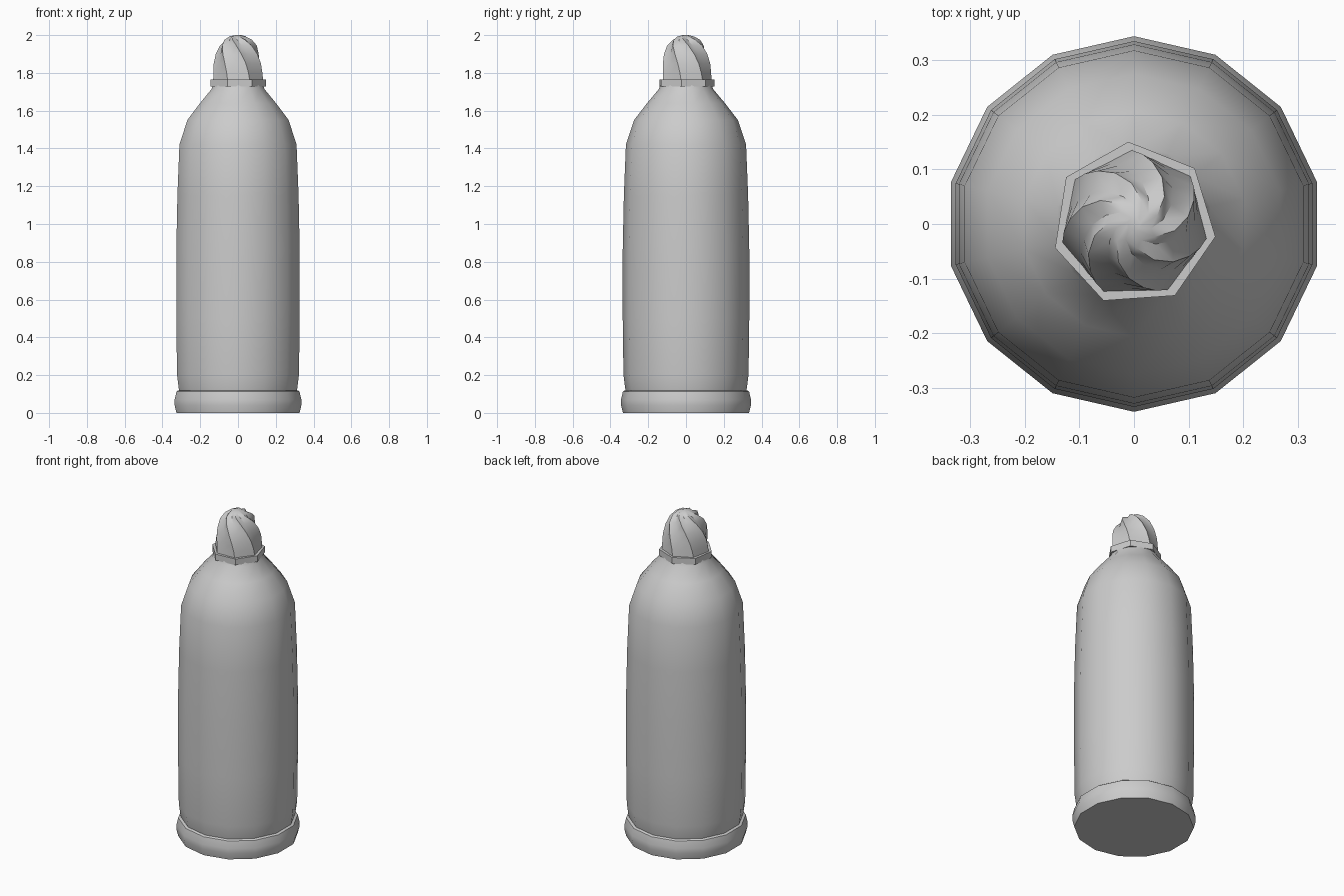
import bpy, bmesh, math

cube = bpy.data.objects.get("Cube")
if cube:
    bpy.data.objects.remove(cube, do_unlink=True)

GREY = (0.6, 0.6, 0.6, 1)
mat = bpy.data.materials.new("light grey")
mat.use_nodes = True
mat.diffuse_color = GREY
mat.node_tree.nodes["Principled BSDF"].inputs["Base Color"].default_value = GREY


def ring(radius, z, sides, turn):
    """Corner points of a regular ring, first corner at angle turn (degrees)."""
    angles = [math.radians(turn) + math.tau * i / sides for i in range(sides)]
    return [(radius * math.cos(a), radius * math.sin(a), z) for a in angles]


def loft(name, rings, smooth_angle):
    """Join equal rings with quads and close both ends."""
    bm = bmesh.new()
    loops = [[bm.verts.new(p) for p in r] for r in rings]
    n = len(loops[0])
    for low, high in zip(loops, loops[1:]):
        for i in range(n):
            j = (i + 1) % n
            bm.faces.new((low[i], low[j], high[j], high[i]))
    bm.faces.new(loops[0][::-1])
    bm.faces.new(loops[-1])
    bmesh.ops.recalc_face_normals(bm, faces=bm.faces)
    mesh = bpy.data.meshes.new(name)
    bm.to_mesh(mesh)
    bm.free()
    mesh.materials.append(mat)
    obj = bpy.data.objects.new(name, mesh)
    bpy.context.collection.objects.link(obj)
    bpy.ops.object.select_all(action="DESELECT")
    obj.select_set(True)
    bpy.context.view_layer.objects.active = obj
    bpy.ops.object.shade_smooth_by_angle(angle=math.radians(smooth_angle))
    return obj


# Bottle body and base rim: fourteen-sided turned profiles (radius, height)
body = [(0.315, 0.10), (0.322, 0.13), (0.331, 0.20), (0.335, 0.50), (0.335, 0.86),
        (0.329, 1.15), (0.318, 1.42), (0.275, 1.55), (0.206, 1.64),
        (0.143, 1.715), (0.135, 1.74)]
rim = [(0.334, 0), (0.344, 0.04), (0.344, 0.07), (0.334, 0.113), (0.327, 0.118)]
for name, profile in (("bottle_body", body), ("base_rim", rim)):
    loft(name, [ring(r, z, 14, 90) for r, z in profile], 40)

# Seven-sided collar under the nozzle
loft("collar", [ring(0.151, z, 7, 94) for z in (1.727, 1.765)], 30)

# Twisted nozzle: seven ridges, each with a groove hugging its trailing side
# (ridge radius, height, twist in degrees, groove depth ratio)
steps = [(0.136, 1.755, 0, 0.90), (0.133, 1.80, -3, 0.89), (0.129, 1.85, -9, 0.86),
         (0.118, 1.90, -19, 0.82), (0.100, 1.945, -33, 0.77),
         (0.075, 1.975, -50, 0.72), (0.045, 1.993, -72, 0.72), (0.015, 2.0, -95, 0.8)]
rings = []
for k, (r, z, twist, depth) in enumerate(steps):
    lag = 26 - 1.6 * k
    ridges = ring(r, z, 7, 92 + twist)
    grooves = ring(r * depth, z, 7, 92 + twist + lag)
    rings.append([p for pair in zip(ridges, grooves) for p in pair])
loft("nozzle", rings, 36)
